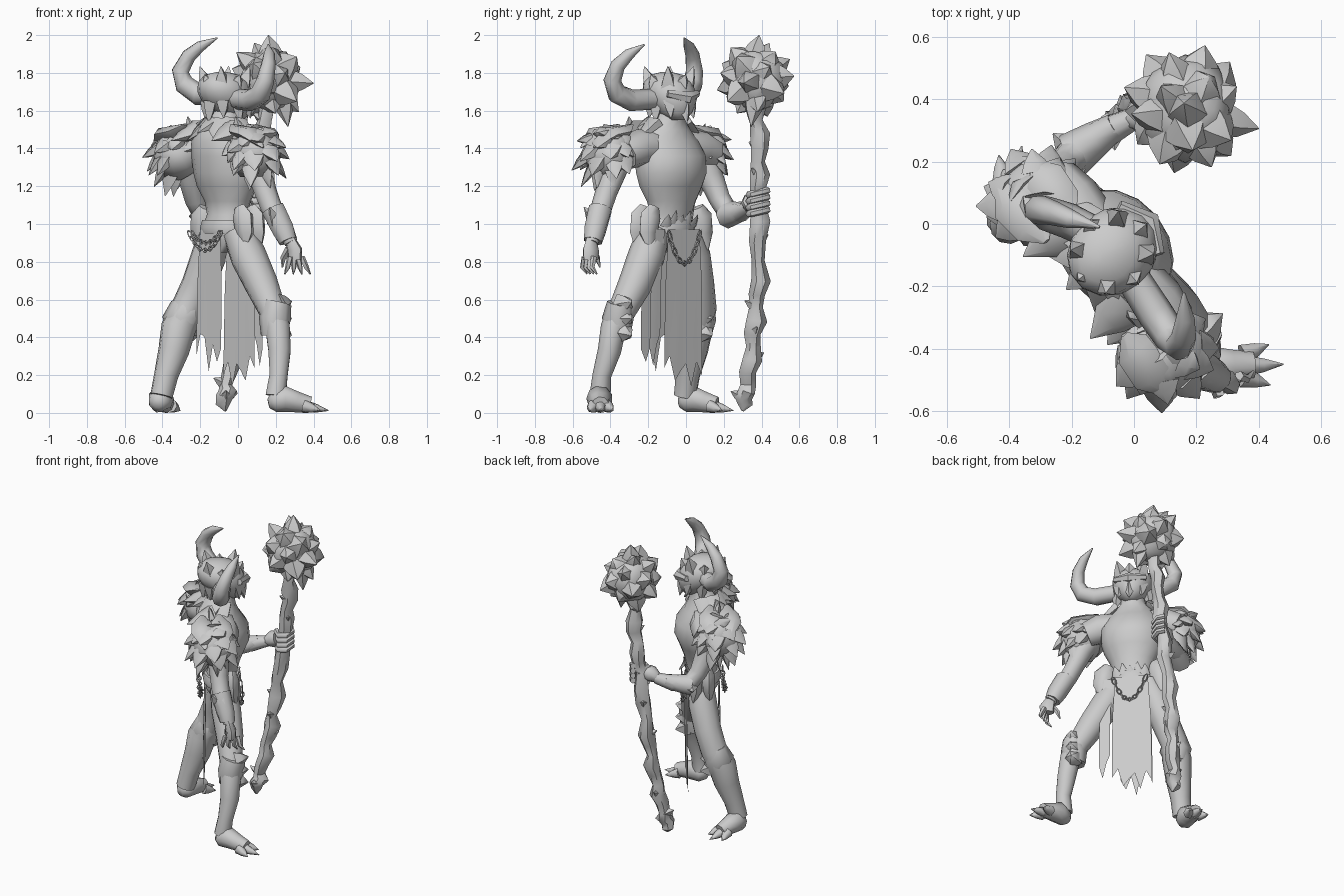
import bpy, bmesh, math, random
from mathutils import Vector as V

random.seed(7)
S = V((0.63, -0.77, 0)).normalized()   # figure's right-hand side
F = V((-S.y, S.x, 0))                  # figure's facing direction
UP = V((0, 0, 1))
C = V((-0.07, -0.09, 0))               # body axis

grey = bpy.data.materials.new("stone grey")
grey.diffuse_color = (0.6, 0.6, 0.6, 1)


def at(s, f, z):
    """Point in the turned body frame."""
    return C + S * s + F * f + UP * z


def skin(bm, rings):
    vs = [[bm.verts.new(p) for p in r] for r in rings]
    n = len(vs[0])
    for a, b in zip(vs, vs[1:]):
        for i in range(n):
            j = (i + 1) % n
            bm.faces.new((a[i], a[j], b[j], b[i]))
    bm.faces.new(vs[0][::-1])
    bm.faces.new(vs[-1])


def tube(bm, pts, sides=8, flat=1.0, jitter=0.0):
    """Tapered tube through (x, y, z, radius) points."""
    P = [V(p[:3]) for p in pts]
    d = P[-1] - P[0]
    u = d.cross(UP) if abs(d.normalized().z) < 0.9 else d.cross(F)
    if u.length < 1e-5:
        u = S.copy()
    rings = []
    for i, p in enumerate(P):
        t = (P[min(i + 1, len(P) - 1)] - P[max(i - 1, 0)])
        t = t.normalized() if t.length > 1e-6 else UP
        u = (u - t * u.dot(t)).normalized()
        w = t.cross(u)
        ring = []
        for k in range(sides):
            a = math.tau * k / sides
            r = pts[i][3] * (1 + random.uniform(-jitter, jitter))
            ring.append(p + u * math.cos(a) * r + w * math.sin(a) * r * flat)
        rings.append(ring)
    skin(bm, rings)


def spike(bm, a, b, r, sides=4, flat=1.0):
    m = a.lerp(b, 0.5)
    tube(bm, [(*a, r), (*m, r * 0.65), (*b, 0.002)], sides, flat)


def loft(bm, rows, sides=14):
    """Stack of ellipses: (height, forward shift, half width, half depth)."""
    skin(bm, [[at(w * math.cos(math.tau * k / sides), f + d * math.sin(math.tau * k / sides), z)
               for k in range(sides)] for z, f, w, d in rows])


def ball(bm, c, r, jitter=0.0, sub=2):
    for v in bmesh.ops.create_icosphere(bm, subdivisions=sub, radius=1)["verts"]:
        v.co = c + v.co * r * (1 + random.uniform(-jitter, jitter))


def make(name, build, angle=55):
    bm = bmesh.new()
    build(bm)
    bmesh.ops.recalc_face_normals(bm, faces=bm.faces)
    me = bpy.data.meshes.new(name)
    bm.to_mesh(me)
    bm.free()
    me.materials.append(grey)
    ob = bpy.data.objects.new(name, me)
    bpy.context.collection.objects.link(ob)
    bpy.ops.object.select_all(action='DESELECT')
    ob.select_set(True)
    bpy.context.view_layer.objects.active = ob
    bpy.ops.object.shade_smooth_by_angle(angle=math.radians(angle))


# Torso with chest, belly, pelvis and shoulder roots
def torso(bm):
    loft(bm, [(0.85, 0, 0.07, 0.06), (0.92, 0, 0.145, 0.1), (1.0, 0, 0.13, 0.1), (1.05, 0.015, 0.12, 0.095),
              (1.12, 0.02, 0.145, 0.105), (1.2, 0.015, 0.185, 0.14), (1.27, 0.02, 0.205, 0.165),
              (1.36, 0.01, 0.21, 0.165), (1.44, -0.02, 0.19, 0.14), (1.5, -0.02, 0.135, 0.115),
              (1.55, 0.0, 0.085, 0.085), (1.6, 0.02, 0.07, 0.075)], 16)
    for s in (-1, 1):
        tube(bm, [(*at(s * 0.1, -0.01, 1.4), 0.1), (*at(s * 0.22, 0, 1.4), 0.1), (*at(s * 0.3, 0, 1.37), 0.085)])
make("torso", torso)


# Layered fur collar and mantle plates across the upper back
def collar(bm):
    for k in range(7):
        a = math.radians(180 + 30 * k)
        c, s = math.cos(a), math.sin(a)
        spike(bm, at(c * 0.1, s * 0.08, 1.54), at(c * 0.23, s * 0.19, 1.44 + 0.04 * (k % 2)), 0.07, 5, 0.5)
    for s in (-1, 1):
        for w, f, z in ((0.17, -0.23, 1.44), (0.22, -0.2, 1.36), (0.27, -0.17, 1.3)):
            spike(bm, at(s * (w - 0.02), -0.05, z + 0.06), at(s * w, f, z), 0.095, 6, 0.6)
        spike(bm, at(s * 0.2, -0.06, 1.44), at(s * 0.2, -0.09, 1.57), 0.07, 5, 0.6)
make("fur_mantle", collar)


# Head: helm, brow, jaw, crown spikes and hanging fringe
def head(bm):
    loft(bm, [(1.55, 0.07, 0.04, 0.05), (1.59, 0.05, 0.085, 0.1), (1.65, 0.02, 0.125, 0.145),
              (1.7, 0, 0.135, 0.152), (1.75, -0.01, 0.125, 0.14), (1.79, -0.02, 0.08, 0.095),
              (1.805, -0.02, 0.02, 0.03)])
    tube(bm, [(*at(-0.1, 0.11, 1.69), 0.02), (*at(0, 0.155, 1.67), 0.035), (*at(0.1, 0.11, 1.69), 0.02)], 6)
    for k in range(8):
        a = math.tau * k / 8
        c, s = math.cos(a), math.sin(a)
        spike(bm, at(c * 0.09, s * 0.1, 1.73), at(c * 0.125, s * 0.14, 1.79 + 0.045 * (k % 2)), 0.05)
        spike(bm, at(c * 0.095, 0.01 + s * 0.11, 1.65), at(c * 0.11, 0.02 + s * 0.13, 1.53 + 0.03 * (k % 2)), 0.045)
make("head", head)


# Curved horns
def horns(bm):
    tube(bm, [(-0.11, -0.04, 1.69, 0.055), (-0.21, 0.01, 1.685, 0.058), (-0.285, 0.035, 1.74, 0.055),
              (-0.305, 0.045, 1.81, 0.048), (-0.26, 0.035, 1.89, 0.04), (-0.2, 0.015, 1.94, 0.03),
              (-0.11, -0.01, 1.985, 0.004)])
    tube(bm, [(0.0, -0.18, 1.66, 0.055), (0.07, -0.29, 1.655, 0.058), (0.12, -0.365, 1.69, 0.055),
              (0.145, -0.39, 1.76, 0.048), (0.16, -0.36, 1.84, 0.04), (0.165, -0.3, 1.9, 0.03),
              (0.16, -0.22, 1.95, 0.004)])
make("horns", horns)


# Shoulder pads of broad overlapping fur plates
def pad(centre, side):
    axis = (S * side * 0.85 + UP * 0.5).normalized()
    u = axis.cross(F).normalized()

    def build(bm):
        ball(bm, centre, 0.14, 0.08)
        for polar, n in ((30, 4), (60, 7), (88, 9), (108, 8)):
            for k in range(n):
                a = math.tau * (k + random.random() * 0.6) / n
                p = math.radians(polar)
                d = axis * math.cos(p) + (u * math.cos(a) + F * math.sin(a)) * math.sin(p)
                tip = centre + d * random.uniform(0.16, 0.2) - UP * 0.045 + S * side * 0.012
                spike(bm, centre + d * 0.11 + UP * 0.015, tip, random.uniform(0.055, 0.072), 5, 0.6)
        for f in (-0.06, 0.05):   # broad plates over the top, rising towards the neck
            tube(bm, [(*(centre - S * side * 0.12 + F * f + UP * 0.15), 0.012),
                      (*(centre - S * side * 0.06 + F * f + UP * 0.115), 0.07),
                      (*(centre + S * side * 0.04 + F * f + UP * 0.1), 0.08),
                      (*(centre + S * side * 0.14 + F * f + UP * 0.03), 0.006)], 6, 0.5)
    return build
make("right_shoulder_pad", pad(V((0.09, -0.41, 1.375)), 1))
make("left_shoulder_pad", pad(V((-0.31, 0.075, 1.375)), -1))


# Arms with bracers
def right_arm(bm):
    tube(bm, [(0.06, -0.34, 1.4, 0.08), (0.115, -0.385, 1.27, 0.07), (0.145, -0.42, 1.17, 0.06),
              (0.175, -0.445, 1.09, 0.058), (0.21, -0.47, 1.03, 0.06), (0.25, -0.485, 0.96, 0.048),
              (0.28, -0.5, 0.9, 0.036)], 9)
    tube(bm, [(0.185, -0.455, 1.08, 0.066), (0.24, -0.48, 0.97, 0.062), (0.265, -0.495, 0.91, 0.052)], 8, 1, 0.06)
    spike(bm, V((0.2, -0.47, 1.0)), V((0.17, -0.54, 1.09)), 0.05)
make("right_arm", right_arm)


def right_hand(bm):
    tube(bm, [(0.275, -0.5, 0.92, 0.033), (0.3, -0.505, 0.86, 0.05), (0.3, -0.505, 0.81, 0.045)], 7, 0.7)
    for k in range(4):
        p = V((0.3, -0.505, 0.825)) + F * (0.027 * (k - 1.5)) + S * 0.01
        q = p + V((0.012 * (k - 1), -0.01, -0.055))
        e = q + V((-0.015 + 0.012 * k, 0.025, -0.035))
        tube(bm, [(*p, 0.016), (*q, 0.014), (*e, 0.004)], 5)
    tube(bm, [(0.27, -0.5, 0.87, 0.02), (0.24, -0.47, 0.82, 0.016), (0.235, -0.455, 0.77, 0.004)], 5)
make("right_hand", right_hand)


def left_arm(bm):
    tube(bm, [(-0.26, 0.08, 1.4, 0.08), (-0.25, 0.13, 1.25, 0.07), (-0.225, 0.18, 1.13, 0.058),
              (-0.19, 0.225, 1.06, 0.06), (-0.1, 0.29, 1.06, 0.052), (0.0, 0.34, 1.09, 0.036)], 9)
    tube(bm, [(-0.2, 0.22, 1.05, 0.075), (-0.12, 0.275, 1.06, 0.058), (-0.06, 0.315, 1.08, 0.042)], 8)
    spike(bm, V((-0.19, 0.23, 1.05)), V((-0.26, 0.29, 1.04)), 0.06)
make("left_arm", left_arm)


# Left hand gripping the staff
def left_hand(bm):
    tube(bm, [(-0.01, 0.335, 1.09, 0.035), (0.03, 0.345, 1.11, 0.055), (0.06, 0.35, 1.12, 0.05)], 7)
    for k in range(4):
        z = 1.065 + 0.034 * k
        arc = [math.radians(d) for d in (200, 260, 320, 380, 430)]
        tube(bm, [(0.09 + 0.052 * math.cos(a), 0.385 + 0.052 * math.sin(a), z + 0.012 * math.sin(a), 0.019)
                  for a in arc], 6)
make("left_hand", left_hand)


# Legs, each with a boot cuff and knee spikes
def leg(pts, knee, out, size):
    def build(bm):
        tube(bm, pts, 10)
        k = V(knee)
        tube(bm, [(*(k + UP * 0.08 + out * 0.02), 0.075), (*k, size), (*(k - UP * 0.09), 0.07)], 8, 1, 0.08)
        for i in range(3):
            b = k + UP * (0.07 - 0.07 * i)
            spike(bm, b + out * 0.03, b + out * 0.115 + UP * 0.02 * (1 - i), 0.065, 5)
    return build
make("right_leg", leg([(0.0, -0.17, 0.96, 0.085), (0.055, -0.21, 0.83, 0.098), (0.125, -0.27, 0.68, 0.09),
                       (0.18, -0.335, 0.55, 0.075), (0.21, -0.385, 0.45, 0.068), (0.22, -0.405, 0.33, 0.062),
                       (0.215, -0.445, 0.2, 0.05), (0.2, -0.455, 0.09, 0.056)], (0.195, -0.36, 0.5), F, 0.088))
make("left_leg", leg([(-0.12, 0.0, 0.96, 0.08), (-0.155, 0.035, 0.83, 0.095), (-0.21, 0.06, 0.68, 0.09),
                      (-0.27, 0.075, 0.55, 0.088), (-0.315, 0.05, 0.45, 0.094), (-0.34, 0.035, 0.33, 0.083),
                      (-0.38, 0.01, 0.2, 0.065), (-0.405, -0.005, 0.09, 0.06)], (-0.295, 0.065, 0.5), F, 0.1))


# Clawed feet
def foot(heel, toe):
    d = (toe - heel).normalized()
    w = d.cross(UP)

    def row(t, z, r):
        return (*(heel.lerp(toe, t) + UP * z), r)

    def build(bm):
        tube(bm, [row(-0.1, 0.05, 0.025), row(0, 0.056, 0.055), row(0.2, 0.075, 0.07), row(0.42, 0.057, 0.056),
                  row(0.66, 0.042, 0.045)], 9)
        for k in (-1, 0, 1):
            b = heel.lerp(toe, 0.55) + w * 0.035 * k + UP * 0.036
            spike(bm, b, toe + w * 0.065 * k - d * 0.045 * abs(k) + UP * 0.012, 0.036, 7)
    return build
make("right_foot", foot(V((0.19, -0.46, 0)), V((0.48, -0.45, 0))))
make("left_foot", foot(V((-0.42, -0.01, 0)), V((-0.36, 0.25, 0))))


# Ragged loincloth panels, front and back
def cloth(s0, width, f, ends):
    def build(bm):
        n = len(ends) - 1
        cols = []
        for i, z in enumerate(ends):
            s = s0 + width * (i / n - 0.5)
            cols.append([bm.verts.new(at(s * k, f + 0.01 * (1 - t), 0.97 * (1 - t) + z * t))
                         for t, k in ((0, 0.85), (0.4, 1), (0.75, 1.03), (1, 1.03))])
        for a, b in zip(cols, cols[1:]):
            for j in range(3):
                bm.faces.new((a[j], b[j], b[j + 1], a[j + 1]))
    return build
make("front_cloth", cloth(-0.01, 0.25, 0.105, (0.2, 0.27, 0.14, 0.26, 0.22, 0.17, 0.3, 0.24)))
make("front_side_strip", cloth(0.165, 0.07, 0.09, (0.42, 0.36, 0.25, 0.34)))
make("back_cloth", cloth(0.0, 0.2, -0.11, (0.3, 0.42, 0.4, 0.22, 0.36, 0.27, 0.34)))


# Belt and hip plates
def belt(bm):
    loft(bm, [(0.95, 0, 0.145, 0.11), (0.98, 0, 0.152, 0.118), (1.02, 0.0, 0.138, 0.108)])
    for side in (-1, 1):
        for f in (-0.02, 0.06):
            tube(bm, [(*at(side * 0.15, f, 1.09), 0.035), (*at(side * 0.175, f, 1.04), 0.068),
                      (*at(side * 0.19, f, 0.95), 0.06), (*at(side * 0.195, f * 1.3, 0.86), 0.012)], 6, 0.7)
    for k in range(-2, 3):
        spike(bm, at(k * 0.045, 0.085, 0.99), at(k * 0.05, 0.12, 1.05 + 0.02 * (k % 2)), 0.035, 4, 0.5)
make("belt_and_hip_plates", belt)


# Hanging chains of oval links
def chains(bm):
    for f, w, sag in ((0.13, 0.11, 0.17), (-0.13, 0.12, 0.06), (-0.135, 0.14, 0.1)):
        n = 13
        pts = [at(w * x, f, 0.96 - sag * (1 - x * x)) for x in (2 * i / n - 1 for i in range(n + 1))]
        for i, (a, b) in enumerate(zip(pts, pts[1:])):
            d = (b - a) * 0.65
            o = (F if i % 2 else d.cross(F).normalized()) * 0.012
            m = (a + b) / 2
            tube(bm, [(*(m + d * math.cos(t) + o * math.sin(t)), 0.004)
                      for t in (math.tau * k / 8 for k in range(9))], 4)
make("chains", chains)


# Gnarled staff shaft with a few thorns
def shaft(bm):
    path = [(-0.075, 0.3, 0.01), (-0.055, 0.325, 0.15), (-0.01, 0.36, 0.42), (0.03, 0.385, 0.7),
            (0.09, 0.385, 1.12), (0.125, 0.385, 1.4), (0.155, 0.37, 1.7)]
    pts = []
    for a, b in zip(path, path[1:]):
        for t in (0, 0.25, 0.5, 0.75):
            i = len(pts)
            p = V(a).lerp(V(b), t) + V((math.cos(i * 2.2), math.sin(i * 2.2), 0)) * 0.008
            pts.append((*p, 0.006 if i == 0 else (0.054, 0.038, 0.046)[i % 3]))
    tube(bm, pts, 7, 1, 0.15)
    for i in range(2, len(pts), 2):
        d = V((math.cos(i * 2.4), math.sin(i * 2.4), 0.5))
        p = V(pts[i][:3])
        spike(bm, p + d * 0.012, p + d * 0.068, 0.034)
make("staff_shaft", shaft, 45)


# Chunky staff head with broad spikes
def mace(bm):
    c = V((0.165, 0.365, 1.765))
    ball(bm, c, 0.16, 0.12)
    n = 24
    for i in range(n):
        z = 1 - 2 * (i + 0.02) / n
        r = math.sqrt(max(0, 1 - z * z))
        d = V((r * math.cos(2.4 * i), r * math.sin(2.4 * i), z))
        reach = 0.235 if i == 0 else random.uniform(0.19, 0.235)
        spike(bm, c + d * 0.125, c + d * reach + S * random.uniform(-0.03, 0.03), random.uniform(0.06, 0.085), 5)
    spike(bm, c + V((0.07, 0, -0.08)), c + V((0.1, -0.02, -0.25)), 0.07, 5)
make("staff_head", mace, 45)
